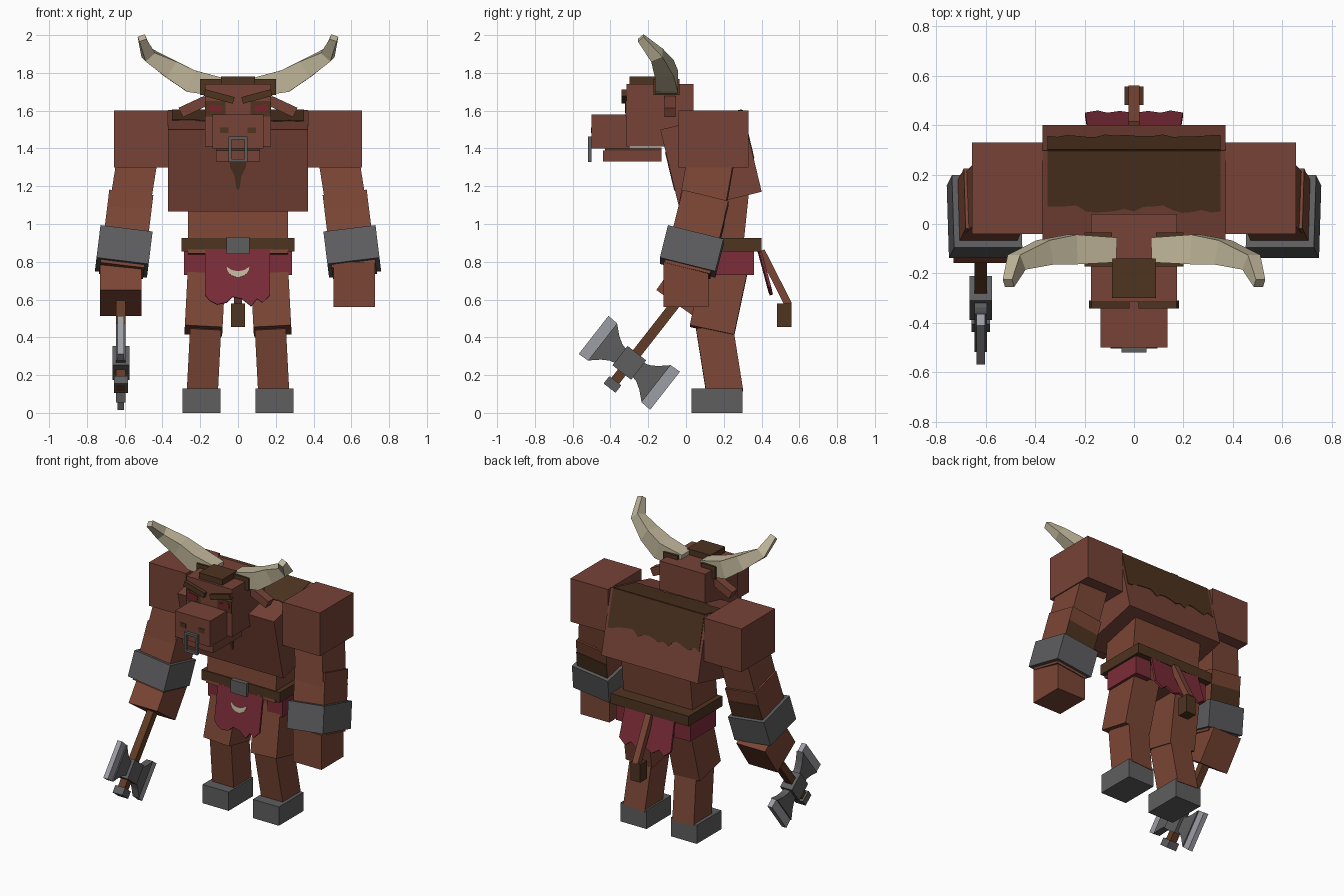
import bpy, bmesh, math, random
from mathutils import Euler, Matrix, Vector

if "Cube" in bpy.data.objects:
    bpy.data.objects.remove(bpy.data.objects["Cube"])

random.seed(4)


def mat(name, r, g, b):
    m = bpy.data.materials.new(name)
    m.diffuse_color = tuple(((c / 255 + 0.055) / 1.055) ** 2.4 for c in (r, g, b)) + (1,)
    m.use_nodes = True
    m.node_tree.nodes["Principled BSDF"].inputs["Base Color"].default_value = m.diffuse_color
    return m


HIDE = mat("hide", 119, 67, 55)
LIMB = mat("limb_hide", 123, 70, 53)
DARK = mat("dark_fur", 78, 51, 32)
RED = mat("red_cloth", 124, 44, 56)
EYE = mat("eye_red", 118, 36, 44)
IRON = mat("iron", 94, 94, 96)
STEEL = mat("bright_steel", 158, 158, 166)
HORN = mat("horn_ivory", 192, 182, 154)
WOOD = mat("wood", 98, 60, 38)


def frame(loc, rot=(0, 0, 0)):
    e = Euler([math.radians(a) for a in rot])
    return Matrix.Translation(loc) @ e.to_matrix().to_4x4()


def finish(name, bm, material, matrix):
    bmesh.ops.recalc_face_normals(bm, faces=bm.faces)
    me = bpy.data.meshes.new(name)
    bm.to_mesh(me)
    bm.free()
    me.materials.append(material)
    ob = bpy.data.objects.new(name, me)
    ob.matrix_world = matrix
    bpy.context.collection.objects.link(ob)
    return ob


def box(name, loc, size, material, rot=(0, 0, 0), base=Matrix()):
    bm = bmesh.new()
    bmesh.ops.create_cube(bm, size=1)
    bmesh.ops.scale(bm, vec=size, verts=bm.verts)
    return finish(name, bm, material, base @ frame(loc, rot))


def pair(name, loc, size, material, rot=(0, 0, 0)):
    """Mirrored boxes on both sides of x = 0."""
    for side, s in (("right", 1), ("left", -1)):
        box(f"{name}_{side}", (s * loc[0], loc[1], loc[2]), size, material,
            (rot[0], s * rot[1], s * rot[2]))


def prism(name, pts, axis, thick, material, loc=(0, 0, 0), rot=(0, 0, 0), base=Matrix()):
    """Outline extruded both ways along one axis."""
    place = {"x": lambda a, b, t: (t, a, b), "y": lambda a, b, t: (a, t, b),
             "z": lambda a, b, t: (a, b, t)}[axis]
    bm = bmesh.new()
    lo = [bm.verts.new(place(a, b, -thick / 2)) for a, b in pts]
    hi = [bm.verts.new(place(a, b, thick / 2)) for a, b in pts]
    bm.faces.new(lo)
    bm.faces.new(hi[::-1])
    n = len(pts)
    for i in range(n):
        bm.faces.new((lo[i], lo[(i + 1) % n], hi[(i + 1) % n], hi[i]))
    return finish(name, bm, material, base @ frame(loc, rot))


def ragged(half, straight, edge, jitter, n=18):
    """Rectangle with one uneven edge."""
    row = [(half - 2 * half * i / n, edge + random.uniform(-jitter, jitter)) for i in range(n + 1)]
    return [(-half, straight), (half, straight)] + row


# Legs and hooves
pair("hoof", (0.193, 0.165, 0.065), (0.2, 0.27, 0.13), IRON)
pair("shin", (0.18, 0.178, 0.28), (0.165, 0.195, 0.36), LIMB, (9, -3, 0))
pair("thigh", (0.172, 0.181, 0.64), (0.2, 0.24, 0.42), LIMB, (-12, -3, 0))

# Pelvis, waist and belt
box("pelvis", (0, 0.21, 0.81), (0.42, 0.24, 0.12), LIMB)
box("waist", (0, 0.18, 1.0), (0.53, 0.27, 0.34), LIMB, (-6, 0, 0))
box("belt", (0, 0.215, 0.89), (0.6, 0.37, 0.07), DARK)
box("belt_buckle", (0, 0.025, 0.885), (0.12, 0.04, 0.09), IRON)
pair("hip_cloth", (0.225, 0.22, 0.795), (0.12, 0.28, 0.13), RED)

# Front apron with a crescent emblem
apron = frame((0, 0.035, 0.86), (-9, 0, 0))
prism("front_apron", [(-0.175, 0), (0.17, 0), (0.17, -0.24), (0.13, -0.28), (0.10, -0.26),
                      (0.07, -0.30), (0.02, -0.26), (-0.03, -0.25), (-0.06, -0.28),
                      (-0.11, -0.29), (-0.15, -0.27), (-0.175, -0.24)], "y", 0.015, RED, base=apron)
arc = [math.radians(180 + i * 20) for i in range(10)]
prism("apron_emblem", [(0.06 * math.cos(a), -0.09 + 0.055 * math.sin(a)) for a in arc]
      + [(0.05 * math.cos(a), -0.09 + 0.022 * math.sin(a)) for a in arc[-2:0:-1]],
      "y", 0.006, HORN, loc=(0, -0.0095, 0), base=apron)

# Rear flaps, slightly folded away from the middle
for side, s in (("right", 1), ("left", -1)):
    prism(f"rear_flap_{side}", [(0.0, 0), (0.19 * s, 0), (0.2 * s, -0.2), (0.15 * s, -0.24),
                                (0.11 * s, -0.21), (0.06 * s, -0.245), (0.0, -0.22)],
          "y", 0.015, RED, (0, 0.385, 0.86), (15, 0, s * 2))

# Tail
box("tail", (0, 0.47, 0.715), (0.044, 0.04, 0.32), LIMB, (27, 0, 0))
box("tail_tuft", (0, 0.52, 0.517), (0.075, 0.075, 0.125), DARK)

# Chest with mane patches
chest = frame((0, 0.1325, 1.335), (13.5, 0, 0))
H = 0.2225
box("chest", (0, 0, 0), (0.74, 2 * H, 2 * H), HIDE, base=chest)
prism("mane_top", ragged(0.35, H, -0.02, 0.018), "z", 0.008, DARK, (0, 0, H), base=chest)
prism("mane_back", ragged(0.35, H, -0.02, 0.025), "y", 0.008, DARK, (0, H, 0), base=chest)
prism("chest_tuft", [(-0.05, 0.1), (0.05, 0.1), (0.042, 0.02), (0.018, -0.03), (0.01, -0.09),
                     (0, -0.108), (-0.01, -0.09), (-0.018, -0.03), (-0.042, 0.02)],
      "y", 0.008, DARK, (0, -H, 0), base=chest)

# Arms
pair("shoulder", (0.513, 0.145, 1.45), (0.287, 0.37, 0.3), HIDE)
pair("upper_arm", (0.553, 0.11, 1.22), (0.215, 0.245, 0.34), LIMB, (-10, -9, 0))
pair("forearm", (0.592, 0.055, 0.945), (0.235, 0.25, 0.4), LIMB, (-14, -7, 0))
pair("bracer", (0.605, 0.03, 0.855), (0.278, 0.303, 0.178), IRON, (-14, -7, 0))
for side, s in (("right", 1), ("left", -1)):
    box(f"forearm_fur_{side}", (0, 0.125, 0.05), (0.235, 0.006, 0.11), DARK,
        base=frame((s * 0.592, 0.055, 0.945), (-14, -7 * s, 0)))
box("hand_right", (0.615, 0.0, 0.68), (0.22, 0.24, 0.24), LIMB)
box("hand_left", (-0.62, 0.01, 0.68), (0.22, 0.24, 0.24), LIMB, (-35, 0, 0))

# Double axe held in the left hand
axe = frame((-0.62, -0.30, 0.265), (-38, 0, 0))
box("axe_handle", (0, 0, 0.16), (0.05, 0.052, 0.66), WOOD, base=axe)
box("axe_collar", (0, 0, 0), (0.09, 0.125, 0.13), IRON, base=axe)
box("axe_cap", (0, 0, -0.145), (0.075, 0.08, 0.05), IRON, base=axe)
for side, s in (("rear", 1), ("front", -1)):
    half = [(0.05, 0.045), (0.09, 0.055), (0.13, 0.08), (0.18, 0.125)]
    prism(f"axe_blade_{side}", [(s * u, v) for u, v in half] + [(s * u, -v) for u, v in half[::-1]],
          "x", 0.05, IRON, base=axe)
    prism(f"axe_edge_{side}", [(s * 0.18, 0.125), (s * 0.24, 0.128), (s * 0.24, -0.128),
                               (s * 0.18, -0.125)], "x", 0.034, STEEL, base=axe)

# Head
box("head", (0, -0.138, 1.575), (0.35, 0.355, 0.33), HIDE)
box("muzzle", (0, -0.4, 1.49), (0.27, 0.2, 0.18), HIDE)
box("mouth_line", (0, -0.28, 1.395), (0.23, 0.3, 0.02), DARK)
box("lower_jaw", (0, -0.285, 1.36), (0.235, 0.31, 0.06), HIDE)
box("forelock", (0, -0.22, 1.755), (0.18, 0.16, 0.05), DARK)
pair("brow", (0.1, -0.325, 1.675), (0.16, 0.032, 0.036), DARK, (0, -15, 0))
pair("eye_fur", (0.12, -0.316, 1.61), (0.108, 0.006, 0.08), DARK)
pair("eye", (0.122, -0.319, 1.613), (0.07, 0.008, 0.035), EYE, (0, -12, 0))
pair("nostril", (0.072, -0.5, 1.497), (0.045, 0.006, 0.03), DARK)
pair("ear", (0.235, -0.085, 1.622), (0.15, 0.06, 0.055), HIDE, (0, 25, 0))
pair("horn_cuff", (0.145, -0.103, 1.725), (0.11, 0.136, 0.085), DARK)

# Square nose ring
pair("nose_ring_side", (0.042, -0.51, 1.395), (0.016, 0.02, 0.136), IRON)
for part, z in (("top", 1.455), ("bottom", 1.335)):
    box(f"nose_ring_{part}", (0, -0.51, z), (0.07, 0.02, 0.016), IRON)

# Horns: four-sided tapering sections along a bent path
path = [((0.08, -0.105, 1.722), 0.05), ((0.25, -0.103, 1.757), 0.06), ((0.36, -0.115, 1.822), 0.05),
        ((0.475, -0.155, 1.895), 0.034), ((0.508, -0.24, 1.985), 0.02)]
for side, s in (("right", 1), ("left", -1)):
    bm = bmesh.new()
    rings = []
    for i, (p, r) in enumerate(path):
        t = (Vector(path[min(i + 1, 4)][0]) - Vector(path[max(i - 1, 0)][0])).normalized()
        v = t.cross(Vector((0, 1, 0))).normalized()
        w = v.cross(t)
        rings.append([])
        for a, b in ((1, 1), (1, -1), (-1, -1), (-1, 1)):
            c = Vector(p) + r * (a * v + b * w)
            rings[-1].append(bm.verts.new((s * c.x, c.y, c.z)))
    for r0, r1 in zip(rings, rings[1:]):
        for k in range(4):
            bm.faces.new((r0[k], r0[(k + 1) % 4], r1[(k + 1) % 4], r1[k]))
    bm.faces.new(rings[0])
    bm.faces.new(rings[-1])
    finish(f"horn_{side}", bm, HORN, Matrix())
